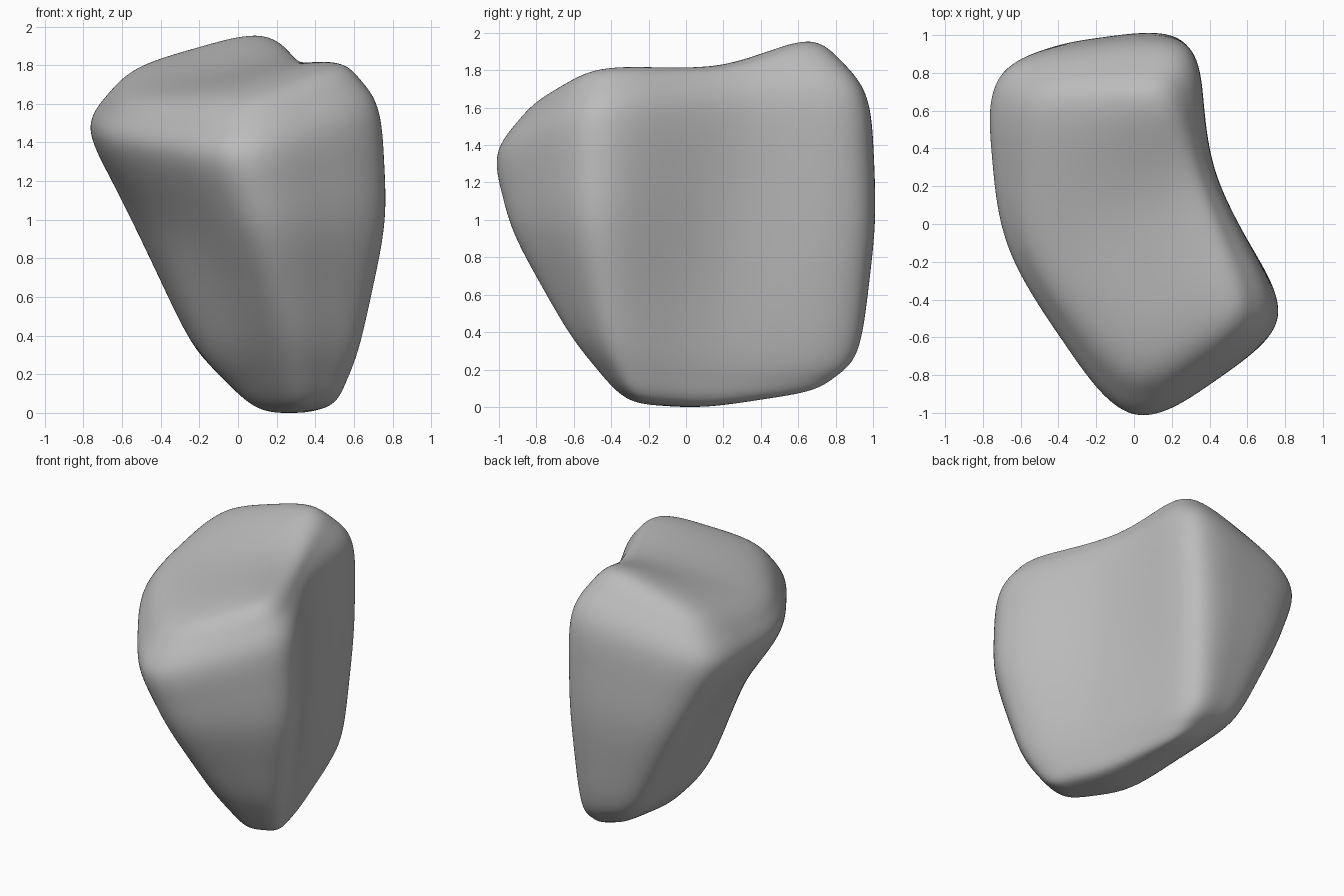
import bpy
import bmesh
from mathutils import Vector

cube = bpy.data.objects.get("Cube")
if cube:
    bpy.data.objects.remove(cube, do_unlink=True)

# Stone material
stone = bpy.data.materials.new("stone grey")
stone.use_nodes = True
colour = (0.5, 0.5, 0.5, 1)
stone.diffuse_color = colour
stone.node_tree.nodes["Principled BSDF"].inputs["Base Color"].default_value = colour

# Upright edges of the boulder, each listed from the ground over the shoulder to the crown
edges = {
    "front": [(.3, -.33, .01), (.25, -.67, .38), (.08, -1.04, .92), (-.04, -1.16, 1.32), (-.02, -.84, 1.64)],
    "front_left": [(.53, -.27, .03), (.68, -.42, .33), (.87, -.52, 1), (.84, -.53, 1.6), (.59, -.5, 1.86)],
    "waist_left": [(.4, .15, -.01), (.44, .2, .26), (.41, .24, 1), (.4, .3, 1.65), (.32, .22, 1.84)],
    "back_left": [(.22, .72, .07), (.25, .97, .24), (.31, 1.07, 1), (.34, 1.05, 1.72), (.14, .72, 2.04)],
    "back_right": [(.03, .7, .12), (-.25, .89, .33), (-.6, .95, 1), (-.84, .88, 1.52), (-.57, .68, 1.82)],
    "waist_right": [(.08, .05, -.01), (-.2, -.03, .3), (-.43, -.04, .95), (-.75, -.13, 1.42), (-.57, -.13, 1.65)],
}


def build_cage(columns):
    """Skin neighbouring edges with quads and close both ends."""
    bm = bmesh.new()
    grid = [[bm.verts.new(p) for p in column] for column in columns]
    count = len(grid)
    for i, here in enumerate(grid):
        there = grid[(i + 1) % count]
        for low in range(len(here) - 1):
            bm.faces.new((here[low], there[low], there[low + 1], here[low + 1]))
    for level in (0, -1):
        front, left, waist_l, back_l, back_r, waist_r = (c[level] for c in grid)
        bm.faces.new((front, left, waist_l, waist_r))
        bm.faces.new((waist_l, back_l, back_r, waist_r))
    bmesh.ops.recalc_face_normals(bm, faces=bm.faces)
    mesh = bpy.data.meshes.new("boulder")
    bm.to_mesh(mesh)
    bm.free()
    return mesh


boulder = bpy.data.objects.new("boulder", build_cage(edges.values()))
bpy.context.collection.objects.link(boulder)
bpy.context.view_layer.objects.active = boulder
boulder.select_set(True)
boulder.data.materials.append(stone)

# Plain split keeps the faces broad, then the second pass rounds the corners
for name, kind, levels in (("split", "SIMPLE", 1), ("round", "CATMULL_CLARK", 4)):
    modifier = boulder.modifiers.new(name, "SUBSURF")
    modifier.subdivision_type = kind
    modifier.levels = modifier.render_levels = levels
    bpy.ops.object.modifier_apply(modifier=name)

# Stand the stone on the ground, centred
verts = boulder.data.vertices
low, high = (Vector([pick(v.co[axis] for v in verts) for axis in range(3)]) for pick in (min, max))
middle = (low + high) / 2
for v in verts:
    v.co -= Vector((middle.x, middle.y, low.z))

bpy.ops.object.shade_smooth()
